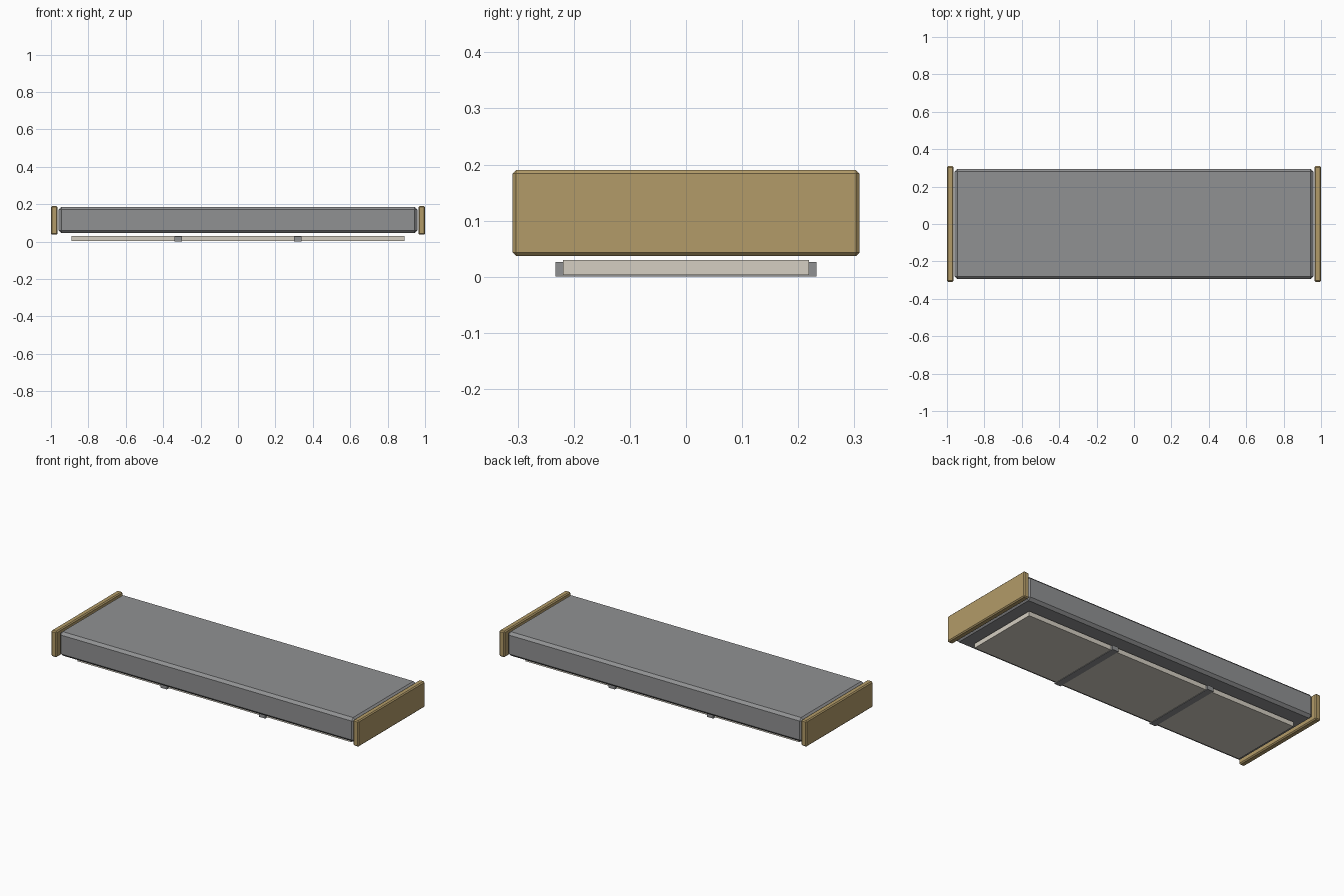
import bpy
import bmesh

cube = bpy.data.objects.get("Cube")
if cube:
    bpy.data.objects.remove(cube, do_unlink=True)


def material(name, rgb):
    mat = bpy.data.materials.new(name)
    mat.use_nodes = True
    mat.diffuse_color = (*rgb, 1)
    mat.node_tree.nodes["Principled BSDF"].inputs["Base Color"].default_value = (*rgb, 1)
    return mat


def box(name, low, high, mat, chamfer=0):
    """Axis-aligned box between two corners, with optional flat chamfers."""
    bm = bmesh.new()
    bmesh.ops.create_cube(bm, size=1)
    for v in bm.verts:
        v.co = [high[i] if v.co[i] > 0 else low[i] for i in range(3)]
    if chamfer:
        bmesh.ops.bevel(bm, geom=bm.edges[:], offset=chamfer, offset_type='OFFSET',
                        segments=1, profile=0.5, affect='EDGES')
    bmesh.ops.recalc_face_normals(bm, faces=bm.faces[:])
    mesh = bpy.data.meshes.new(name)
    bm.to_mesh(mesh)
    bm.free()
    mesh.materials.append(mat)
    obj = bpy.data.objects.new(name, mesh)
    bpy.context.collection.objects.link(obj)
    return obj


grey = material("grey_metal", (0.28, 0.285, 0.29))
tan = material("tan_wood", (0.45, 0.33, 0.14))
cream = material("cream_diffuser", (0.66, 0.62, 0.54))

# Main housing
box("housing", (-0.96, -0.295, 0.045), (0.96, 0.295, 0.186), grey, 0.015)

# End caps
for side, x in (("left", 0.9825), ("right", -0.9825)):
    box(side + "_end_cap", (x - 0.0175, -0.309, 0.037), (x + 0.0175, 0.309, 0.19), tan, 0.006)

# Panel below the housing
box("diffuser_panel", (-0.89, -0.219, 0.003), (0.89, 0.219, 0.03), cream)

# Cross bars under the panel
for side, x in (("left", 0.32), ("right", -0.32)):
    box(side + "_cross_bar", (x - 0.02, -0.233, 0), (x + 0.02, 0.233, 0.026), grey)
